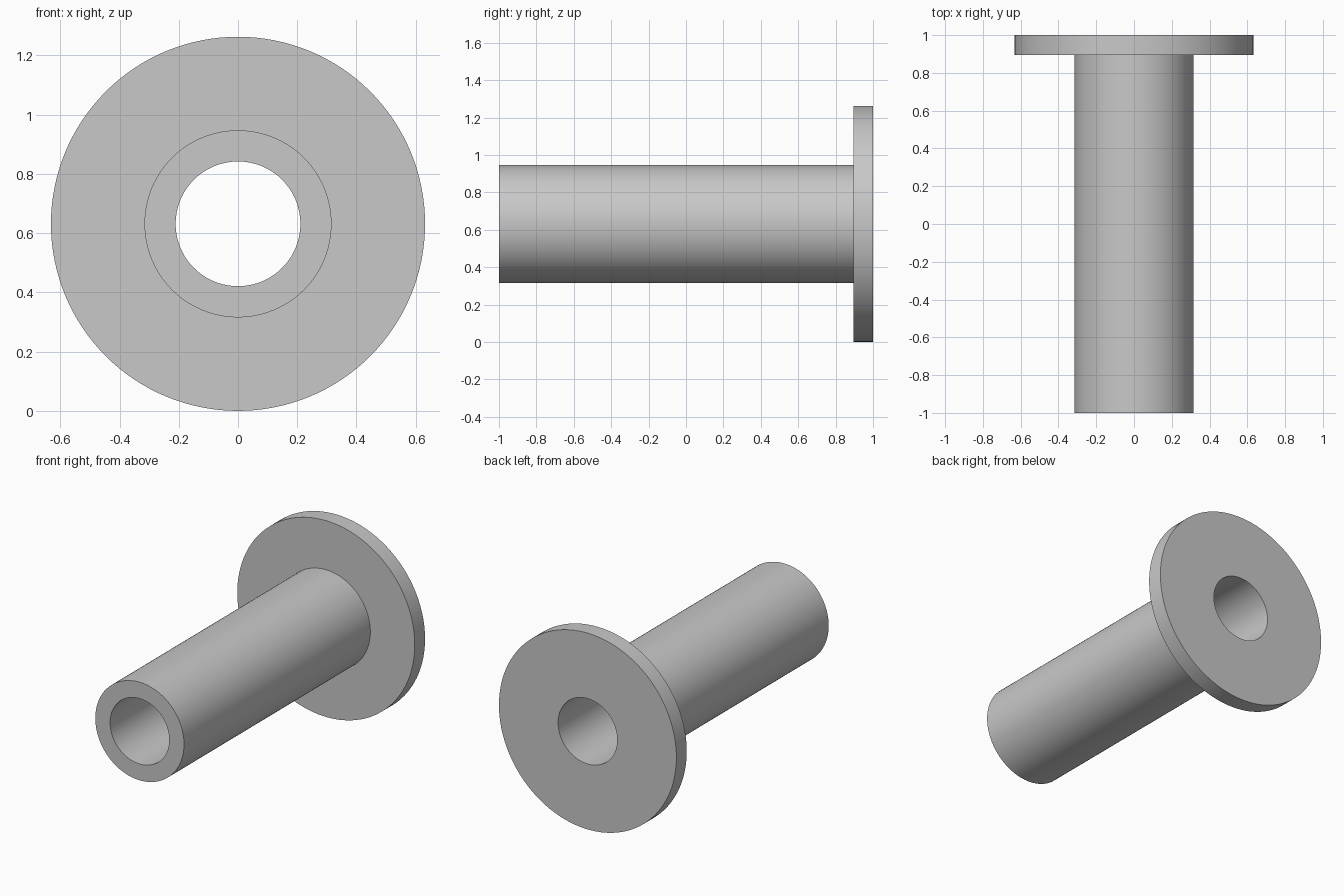
import bpy
import bmesh
import math
from mathutils import Vector

cube = bpy.data.objects.get("Cube")
if cube:
    bpy.data.objects.remove(cube, do_unlink=True)

UNIT = 2 / 19            # flange thickness; every size is a multiple of it
BORE, TUBE, FLANGE = 2 * UNIT, 3 * UNIT, 6 * UNIT
FRONT, BACK = -1.0, 1.0
SEGMENTS = 128

# Plain grey material
grey = bpy.data.materials.new("plain grey")
grey.use_nodes = True
colour = (0.58, 0.58, 0.58, 1)
grey.diffuse_color = colour
grey.node_tree.nodes["Principled BSDF"].inputs["Base Color"].default_value = colour


def lathe(name, profile, height):
    """Spin a closed (radius, y) profile around the y axis."""
    bm = bmesh.new()
    verts = [bm.verts.new((r, y, 0)) for r, y in profile]
    edges = [bm.edges.new((v, verts[(i + 1) % len(verts)]))
             for i, v in enumerate(verts)]
    bmesh.ops.spin(bm, geom=verts + edges, cent=(0, 0, 0), axis=(0, 1, 0),
                   angle=math.tau, steps=SEGMENTS, use_merge=True)
    bmesh.ops.remove_doubles(bm, verts=bm.verts[:], dist=1e-5)
    bmesh.ops.recalc_face_normals(bm, faces=bm.faces[:])
    bmesh.ops.translate(bm, verts=bm.verts[:], vec=Vector((0, 0, height)))
    mesh = bpy.data.meshes.new(name)
    bm.to_mesh(mesh)
    bm.free()
    mesh.materials.append(grey)
    obj = bpy.data.objects.new(name, mesh)
    bpy.context.collection.objects.link(obj)
    return obj


# Hollow sleeve and end flange turned as one solid
bushing = lathe("flanged_bushing", [
    (BORE, FRONT), (TUBE, FRONT), (TUBE, BACK - UNIT),
    (FLANGE, BACK - UNIT), (FLANGE, BACK), (BORE, BACK)], FLANGE)

bpy.ops.object.select_all(action='DESELECT')
bushing.select_set(True)
bpy.context.view_layer.objects.active = bushing
bpy.ops.object.shade_smooth_by_angle(angle=math.radians(30))
